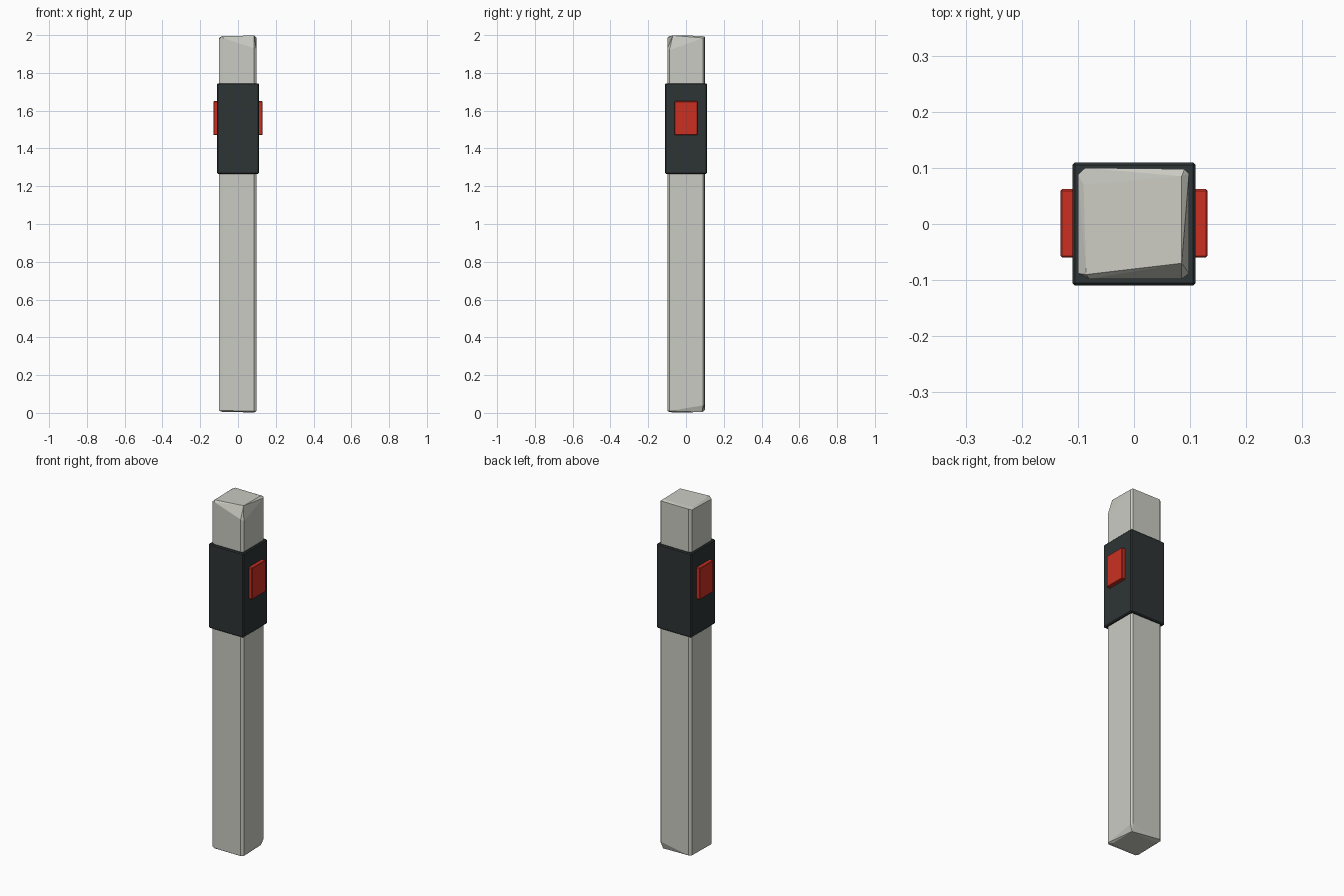
import bpy, bmesh

if "Cube" in bpy.data.objects:
    bpy.data.objects.remove(bpy.data.objects["Cube"])


def material(name, color):
    m = bpy.data.materials.new(name)
    m.diffuse_color = (*color, 1)
    m.use_nodes = True
    m.node_tree.nodes["Principled BSDF"].inputs["Base Color"].default_value = m.diffuse_color
    return m


def finish(name, bm, mat):
    me = bpy.data.meshes.new(name)
    bm.to_mesh(me)
    bm.free()
    me.materials.append(mat)
    ob = bpy.data.objects.new(name, me)
    bpy.context.collection.objects.link(ob)
    return ob


def box(name, lo, hi, bevel, mat):
    bm = bmesh.new()
    bmesh.ops.create_cube(bm, size=1)
    for v in bm.verts:
        v.co = [lo[i] if v.co[i] < 0 else hi[i] for i in range(3)]
    bmesh.ops.bevel(bm, geom=bm.edges[:], offset=bevel, segments=1, affect='EDGES')
    bmesh.ops.recalc_face_normals(bm, faces=bm.faces[:])
    return finish(name, bm, mat)


stone = material("weathered_white", (0.60, 0.60, 0.55))
black = material("black_band", (0.027, 0.034, 0.036))
red = material("red_reflector", (0.60, 0.03, 0.016))

# Roughly hewn post: hull of uneven corner points, chipped at opposite corners
outline = [(-0.1, 0.088), (-0.087, 0.1), (0.09, 0.098), (0.098, 0.09),
           (0.098, -0.088), (0.085, -0.098), (-0.08, -0.098), (-0.1, -0.088)]
bottom_z = [0.015, 0.015, 0.045, 0.04, 0.01, 0.01, 0.012, 0.012]
top_z = [1.985, 1.99, 1.99, 1.985, 1.92, 1.93, 1.985, 1.98]
bm = bmesh.new()
for (x, y), b, t in zip(outline, bottom_z, top_z):
    bm.verts.new((x, y, b))
    bm.verts.new((x, y, t))
caps = [(-0.09, 0.07), (0.085, 0.085), (0.085, -0.07), (-0.085, -0.09)]
for (x, y), b in zip(caps, (0.008, 0.004, 0.002, 0.006)):
    bm.verts.new((x, y, b))
    bm.verts.new((x, y, 2 - b))
hull = bmesh.ops.convex_hull(bm, input=bm.verts[:])
loose = [v for v in bm.verts if not v.link_faces]
bmesh.ops.delete(bm, geom=loose, context='VERTS')
bmesh.ops.recalc_face_normals(bm, faces=bm.faces[:])
finish("post", bm, stone)

# Dark band around the post
box("band", (-0.11, -0.11, 1.265), (0.11, 0.11, 1.745), 0.005, black)

# Reflectors on both sides
for side, x in (("left", -0.115), ("right", 0.115)):
    box(side + "_reflector", (x - 0.016, -0.06, 1.47), (x + 0.016, 0.062, 1.65), 0.003, red)
